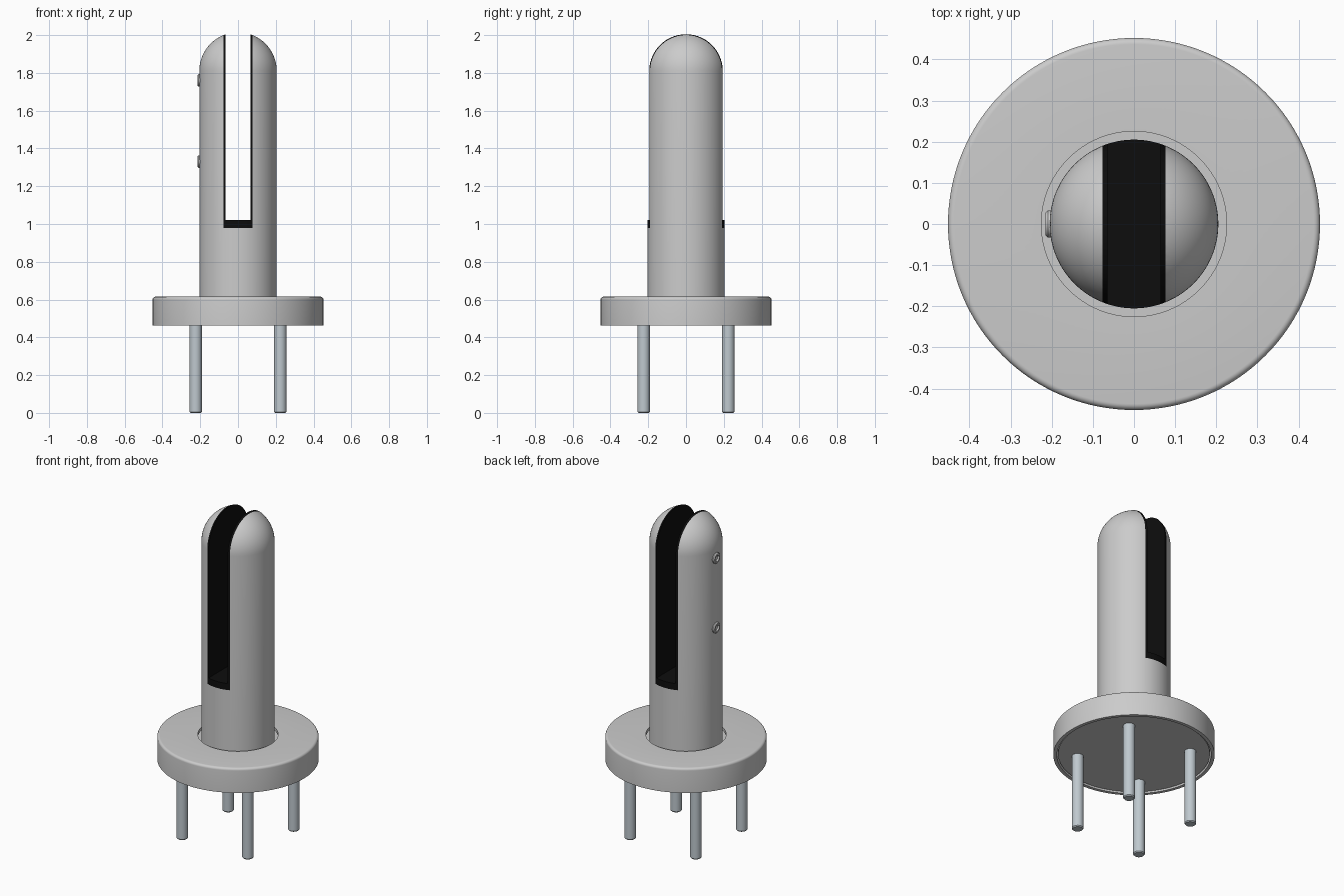
import bpy, bmesh, math
from mathutils import Matrix

if "Cube" in bpy.data.objects:
    bpy.data.objects.remove(bpy.data.objects["Cube"])


def finish(name, bm, mat=None):
    bmesh.ops.remove_doubles(bm, verts=bm.verts, dist=1e-5)
    bmesh.ops.recalc_face_normals(bm, faces=bm.faces)
    me = bpy.data.meshes.new(name)
    bm.to_mesh(me)
    bm.free()
    ob = bpy.data.objects.new(name, me)
    bpy.context.collection.objects.link(ob)
    if mat:
        me.materials.append(mat)
    return ob


def smooth(ob):
    bpy.ops.object.select_all(action='DESELECT')
    ob.select_set(True)
    bpy.context.view_layer.objects.active = ob
    bpy.ops.object.shade_smooth_by_angle(angle=math.radians(35))


def lathe(name, profile, mat=None, closed=False, steps=96, matrix=None):
    """Spin (radius, height) points around z."""
    bm = bmesh.new()
    vs = [bm.verts.new((r, 0, z)) for r, z in profile]
    pairs = list(zip(vs, vs[1:])) + ([(vs[-1], vs[0])] if closed else [])
    es = [bm.edges.new(p) for p in pairs]
    bmesh.ops.spin(bm, geom=vs + es, cent=(0, 0, 0), axis=(0, 0, 1),
                   angle=2 * math.pi, steps=steps, use_duplicate=False)
    if matrix:
        bm.transform(matrix)
    return finish(name, bm, mat)


def prism(name, outline, half_depth):
    """Extrude an xz outline along y."""
    bm = bmesh.new()
    f = bm.faces.new([bm.verts.new((x, -half_depth, z)) for x, z in outline])
    ext = bmesh.ops.extrude_face_region(bm, geom=[f])
    bmesh.ops.translate(bm, vec=(0, 2 * half_depth, 0),
                        verts=[v for v in ext['geom'] if isinstance(v, bmesh.types.BMVert)])
    return finish(name, bm)


def boolean(ob, cutter, op):
    m = ob.modifiers.new("cut", 'BOOLEAN')
    m.operation, m.object, m.solver = op, cutter, 'EXACT'
    bpy.context.view_layer.objects.active = ob
    bpy.ops.object.modifier_apply(modifier=m.name)
    bpy.data.objects.remove(cutter)


def colour(name, rgb):
    m = bpy.data.materials.new(name)
    m.diffuse_color = (*rgb, 1)
    m.use_nodes = True
    m.node_tree.nodes["Principled BSDF"].inputs["Base Color"].default_value = m.diffuse_color
    return m


rubber = colour("black_rubber", (0.004, 0.004, 0.004))
steel = colour("bolt_steel", (0.52, 0.58, 0.62))

# domed post silhouette, shared by the post and its slot lining
R, ZC = 0.205, 1.81
dome = [(R * math.cos(a), ZC + R * math.sin(a))
        for a in (math.pi / 2 * i / 20 for i in range(20))]
post_profile = [(0, 0.50), (R, 0.50)] + dome + [(0, ZC + R)]
W, FLOOR, IN_W, IN_FLOOR = 0.077, 0.98, 0.065, 1.02

post = lathe("post", post_profile)
boolean(post, prism("slot_cutter", [(-W, FLOOR), (W, FLOOR), (W, 2.2), (-W, 2.2)], 0.4),
        'DIFFERENCE')
smooth(post)

# U-shaped rubber lining trimmed to the post surface
lining = lathe("slot_lining", post_profile, rubber)
boolean(lining, prism("lining_cutter", [
    (-W, FLOOR), (W, FLOOR), (W, 2.2), (IN_W, 2.2), (IN_W, IN_FLOOR),
    (-IN_W, IN_FLOOR), (-IN_W, 2.2), (-W, 2.2)], 0.4), 'INTERSECT')
lining.data.materials.clear()
lining.data.materials.append(rubber)
for p in lining.data.polygons:
    p.material_index = 0
smooth(lining)

# hollow cover ring with rounded top rim
RO, ZT, B = 0.452, 0.615, 0.015
rim = [(RO - B + B * math.cos(a), ZT - B + B * math.sin(a))
       for a in (math.pi / 2 * i / 6 for i in range(7))]
smooth(lathe("cover_ring", [(RO, 0.463)] + rim + [(0.225, ZT), (0.225, ZT - 0.02),
             (0.432, ZT - 0.02), (0.432, 0.463)], closed=True, steps=128))

# base plate inside the cover
smooth(lathe("base_plate", [(0, 0.47), (0.425, 0.47), (0.425, 0.57), (0, 0.57)], steps=128))

# four anchor bolts
for i, (sx, sy) in enumerate([(-1, -1), (1, -1), (1, 1), (-1, 1)]):
    smooth(lathe(f"anchor_bolt_{i + 1}",
                 [(0, 0), (0.028, 0), (0.033, 0.006), (0.033, 0.55), (0, 0.55)],
                 steel, steps=32, matrix=Matrix.Translation((sx * 0.224, sy * 0.224, 0))))

# clamp screws with sunken sockets on the left side
for i, z in enumerate((1.33, 1.76)):
    turn = Matrix.Translation((-0.19, 0, z)) @ Matrix.Rotation(-math.pi / 2, 4, 'Y')
    smooth(lathe(f"clamp_screw_{i + 1}",
                 [(0, -0.03), (0.033, -0.03), (0.033, 0.019), (0.027, 0.025),
                  (0.018, 0.025), (0.016, 0.005), (0, 0.0)],
                 steps=32, matrix=turn))
